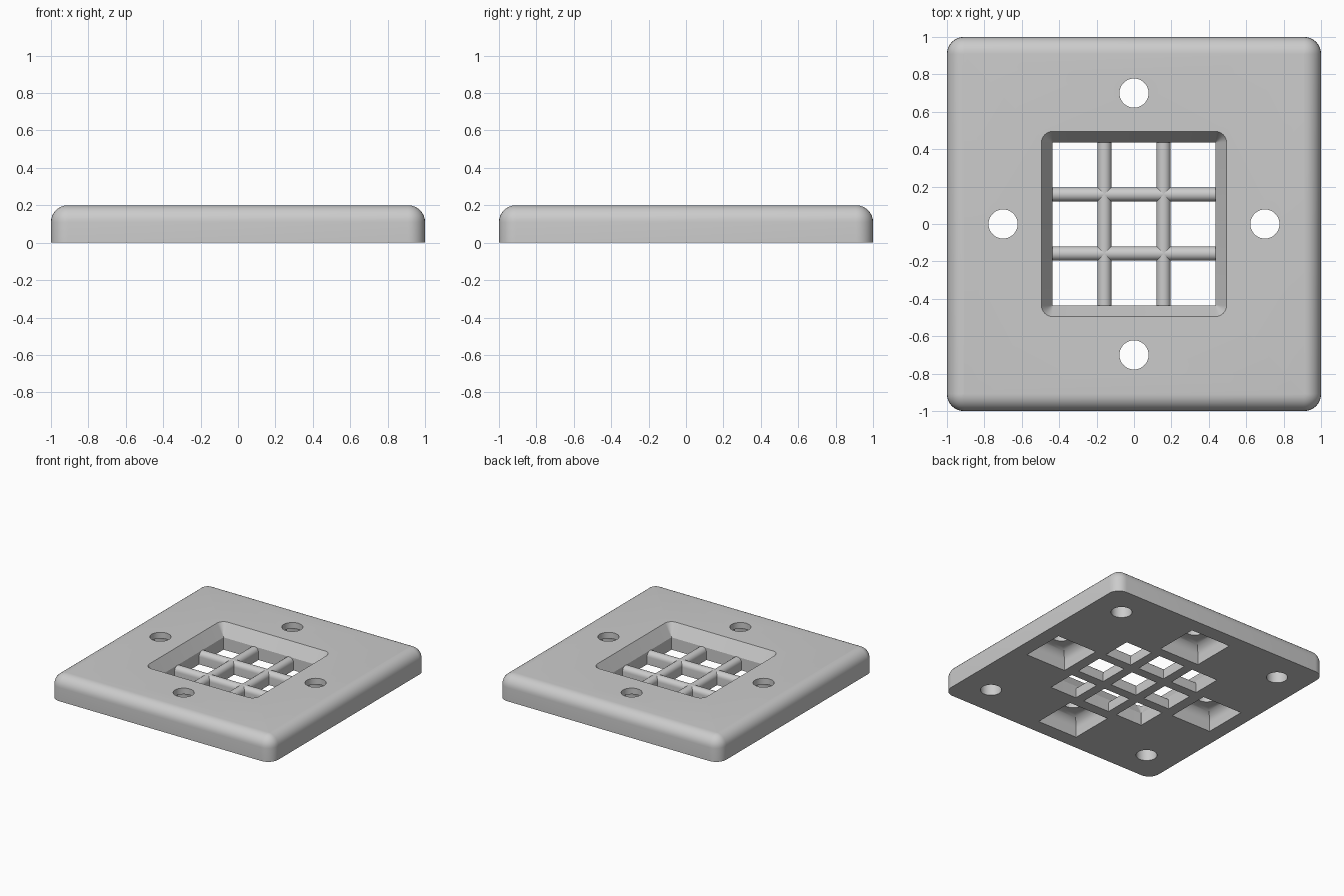
import bpy, bmesh, math
from math import sin, cos, pi

cube = bpy.data.objects.get("Cube")
if cube:
    bpy.data.objects.remove(cube, do_unlink=True)

grey = bpy.data.materials.new("light_grey")
grey.use_nodes = True
colour = (0.6, 0.6, 0.6, 1)
grey.diffuse_color = colour
grey.node_tree.nodes["Principled BSDF"].inputs["Base Color"].default_value = colour


def ring(half, radius, z, n):
    """Rounded square outline; n = 0 gives sharp corners."""
    pts = []
    for corner in range(4):
        base = corner * pi / 2
        cx = (half - radius) * (1 if corner in (0, 3) else -1)
        cy = (half - radius) * (1 if corner < 2 else -1)
        if n == 0:
            pts.append((cx, cy, z))
        for i in range(n + 1 if n else 0):
            a = base + i / n * pi / 2
            pts.append((cx + radius * cos(a), cy + radius * sin(a), z))
    return pts


def loft(name, levels, n=8, loc=(0, 0)):
    """Closed solid through (half size, corner radius, height) levels."""
    bm = bmesh.new()
    rings = [[bm.verts.new(p) for p in ring(h, r, z, n)] for h, r, z in levels]
    count = len(rings[0])
    for low, high in zip(rings, rings[1:]):
        for i in range(count):
            j = (i + 1) % count
            bm.faces.new((low[i], low[j], high[j], high[i]))
    bm.faces.new(rings[0][::-1])
    bm.faces.new(rings[-1])
    bmesh.ops.remove_doubles(bm, verts=bm.verts, dist=1e-5)
    return finish(name, bm, loc)


def finish(name, bm, loc=(0, 0)):
    bmesh.ops.recalc_face_normals(bm, faces=bm.faces)
    mesh = bpy.data.meshes.new(name)
    bm.to_mesh(mesh)
    bm.free()
    mesh.materials.append(grey)
    obj = bpy.data.objects.new(name, mesh)
    obj.location = (*loc, 0)
    bpy.context.collection.objects.link(obj)
    return obj


def activate(obj):
    bpy.ops.object.select_all(action='DESELECT')
    obj.select_set(True)
    bpy.context.view_layer.objects.active = obj


def carve(target, cutter):
    cutter.hide_render = True
    mod = target.modifiers.new("cut", 'BOOLEAN')
    mod.operation = 'DIFFERENCE'
    mod.solver = 'EXACT'
    mod.object = cutter
    activate(target)
    bpy.ops.object.modifier_apply(modifier=mod.name)
    bpy.data.objects.remove(cutter, do_unlink=True)


# Plate with rounded corners and a rounded upper edge
R = 0.09
arc = [i / 8 * pi / 2 for i in range(9)]
plate = loft("cover_plate", [(1, R, 0)] + [
    (1 - R + R * cos(a), R * cos(a) + 0.002, 0.2 - R + R * sin(a)) for a in arc])

# Central opening with a sloped rim
carve(plate, loft("opening_cutter", [
    (0.435, 0.001, -0.1), (0.435, 0.001, 0.1), (0.495, 0.06, 0.2), (0.525, 0.09, 0.25)]))

# Screw holes with square pockets underneath, rounded towards the ceiling
P, F = 0.18, 0.08
pocket = [(P, 0, -0.1)] + [(P - F + F * cos(a), 0, 0.07 + F * sin(a)) for a in arc]
HOLE = 0.078
for k in range(4):
    a = k * pi / 2
    spot = (0.7 * cos(a), 0.7 * sin(a))
    carve(plate, loft("pocket_cutter", pocket, 0, spot))
    carve(plate, loft("screw_cutter", [(HOLE, HOLE, -0.1), (HOLE, HOLE, 0.3)], 8, spot))

# Blind round holes under the corners
for x in (-0.75, 0.75):
    for y in (-0.75, 0.75):
        carve(plate, loft("blind_cutter", [(HOLE, HOLE, -0.1), (HOLE, HOLE, 0.1)], 8, (x, y)))


# Grid bars with half-round tops
def bar(name, offset, along_x):
    w, top, length = 0.038, 0.1, 0.438
    profile = [(w, 0)] + [(w * cos(i / 12 * pi), top - w + w * sin(i / 12 * pi))
                          for i in range(13)] + [(-w, 0)]
    bm = bmesh.new()
    ends = []
    for s in (-length, length):
        ends.append([bm.verts.new((s, offset + u, z) if along_x else (offset + u, s, z))
                     for u, z in profile])
    n = len(profile)
    for i in range(n):
        j = (i + 1) % n
        bm.faces.new((ends[0][i], ends[0][j], ends[1][j], ends[1][i]))
    for end in ends:
        bm.faces.new(end)
    return finish(name, bm)


bars = [bar(f"{label}_bar_{i + 1}", off, label == "cross")
        for label in ("cross", "upright") for i, off in enumerate((-0.158, 0.158))]

for obj in [plate] + bars:
    activate(obj)
    bpy.ops.object.shade_smooth_by_angle(angle=math.radians(30))
